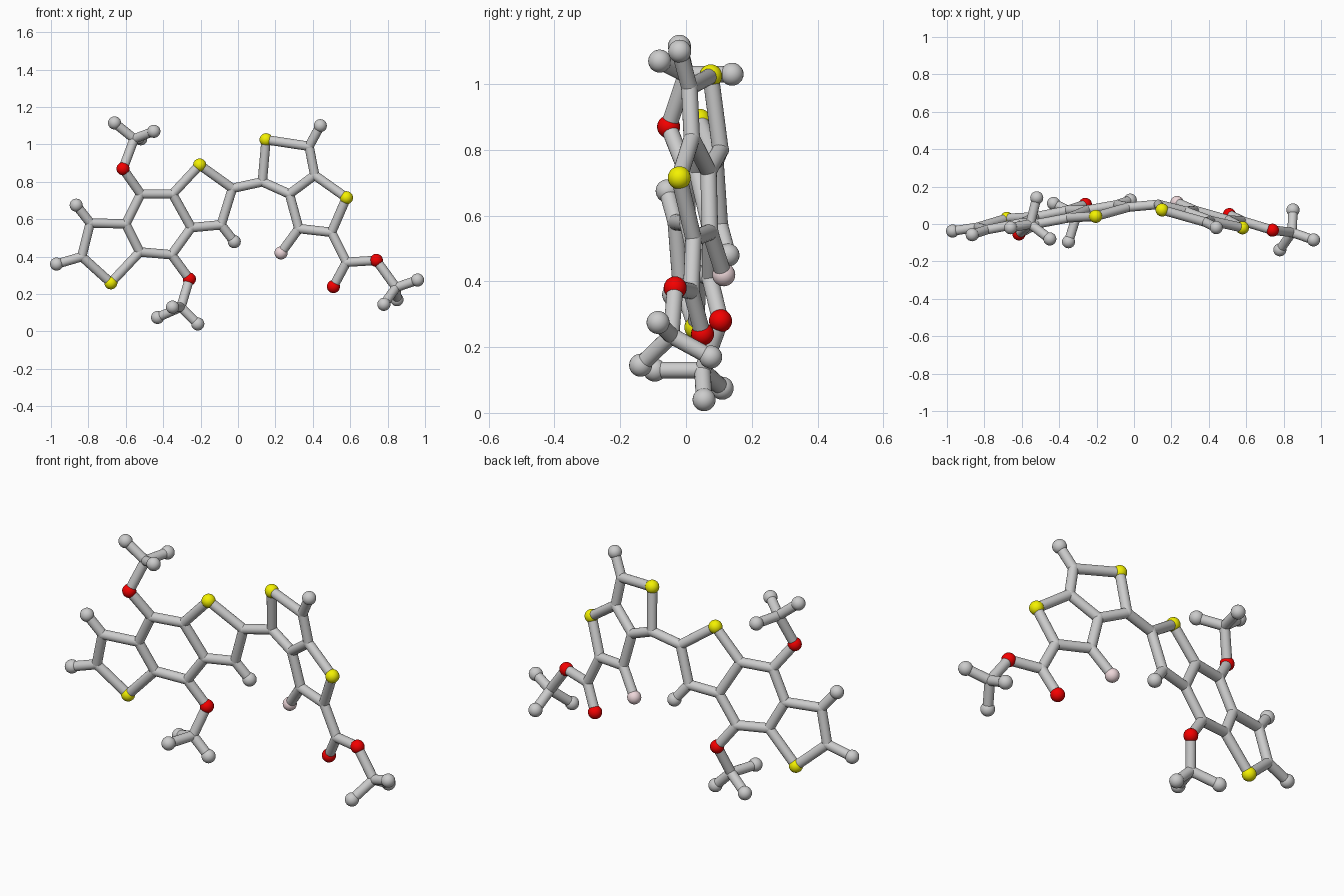
import bpy, bmesh
from mathutils import Vector, Matrix

if "Cube" in bpy.data.objects:
    bpy.data.objects.remove(bpy.data.objects["Cube"])

BOND_R, ATOM_R = 0.025, 0.035


# The two flat ring systems lean on these planes
def left(x, z):
    return Vector((x, 0.192 + 0.19 * x - 0.126 * z, z))


def right(x, z):
    return Vector((x, 0.2275 - 0.298 * x - 0.105 * z, z))


def free(x, y, z):
    return Vector((x, y, z))


joints = {
    # left three-ring system
    "a1": left(-.03, .765), "a2": left(-.09, .57), "a3": left(-.25, .555), "a4": left(-.35, .735),
    "a5": left(-.52, .735), "a6": left(-.60, .575), "a7": left(-.525, .425), "a8": left(-.355, .41),
    "a9": left(-.79, .58), "a10": left(-.835, .40),
    # right two-ring system
    "b1": right(.13, .80), "b2": right(.275, .735), "b3": right(.41, .835), "b4": right(.38, .99),
    "b5": right(.50, .53), "b6": right(.325, .55), "b7": right(.58, .37),
    # hubs of the three-armed ends
    "m1": free(-.555, 0, 1.03), "m2": free(-.305, .05, .13), "m3": free(.845, -.045, .235),
}
yellow = {"s1": left(-.205, .89), "s2": left(-.68, .26), "s3": right(.15, 1.025), "s4": right(.58, .715)}
red = {"o1": free(-.615, -.053, .87), "o2": free(-.26, .105, .28),
       "o3": right(.51, .24), "o4": right(.74, .38)}
pink = {"f1": right(.23, .42)}
ends = {
    "h1": left(-.02, .48), "h2": left(-.865, .675), "h3": left(-.97, .36), "h4": right(.44, 1.10),
    "p1": free(-.66, -.02, 1.115), "p2": free(-.45, -.08, 1.07), "p3": free(-.52, .14, 1.03),
    "q1": free(-.43, .11, .075), "q2": free(-.215, .055, .04), "q3": free(-.35, -.095, .13),
    "r1": free(.96, -.085, .275), "r2": free(.85, .075, .17), "r3": free(.78, -.138, .145),
}
points = {**joints, **yellow, **red, **pink, **ends}

# Each chain is a run of connected rods
chains = [
    "s1 a1 a2 a3 a4 s1", "a4 a5 a6 a7 a8 a3", "a6 a9 a10 s2 a7", "a2 h1", "a9 h2", "a10 h3",
    "a5 o1 m1", "a8 o2 m2", "a1 b1", "b1 s3 b4 b3 b2 b1", "b3 s4 b5 b6 b2", "b4 h4", "b6 f1",
    "b5 b7 o4 m3", "b7 o3", "m1 p1", "m1 p2", "m1 p3", "m2 q1", "m2 q2", "m2 q3",
    "m3 r1", "m3 r2", "m3 r3",
]


def finish(name, bm, color=None):
    mesh = bpy.data.meshes.new(name)
    bm.to_mesh(mesh)
    bm.free()
    ob = bpy.data.objects.new(name, mesh)
    bpy.context.collection.objects.link(ob)
    bpy.ops.object.select_all(action='DESELECT')
    ob.select_set(True)
    bpy.context.view_layer.objects.active = ob
    bpy.ops.object.shade_smooth_by_angle()
    if color:
        mat = bpy.data.materials.new(name)
        mat.diffuse_color = color
        mat.use_nodes = True
        mat.node_tree.nodes["Principled BSDF"].inputs["Base Color"].default_value = mat.diffuse_color
        mesh.materials.append(mat)


def balls(name, centres, radius, color=None):
    bm = bmesh.new()
    for c in centres:
        bmesh.ops.create_uvsphere(bm, u_segments=24, v_segments=14, radius=radius,
                                  matrix=Matrix.Translation(c))
    finish(name, bm, color)


# Connecting rods
bm = bmesh.new()
for chain in chains:
    keys = chain.split()
    for k0, k1 in zip(keys, keys[1:]):
        p, q = points[k0], points[k1]
        d = q - p
        rot = d.to_track_quat('Z', 'Y').to_matrix().to_4x4()
        bmesh.ops.create_cone(bm, cap_ends=True, segments=20, radius1=BOND_R, radius2=BOND_R,
                              depth=d.length, matrix=Matrix.Translation((p + q) / 2) @ rot)
finish("rods", bm)

# Balls: flush joints, grey ends and coloured atoms
balls("rod_joints", joints.values(), BOND_R + .001)
balls("end_balls", ends.values(), ATOM_R)
balls("yellow_balls", yellow.values(), ATOM_R, (.9, .88, 0, 1))
balls("red_balls", red.values(), ATOM_R, (.9, 0, 0, 1))
balls("pink_ball", pink.values(), ATOM_R, (.85, .68, .7, 1))
